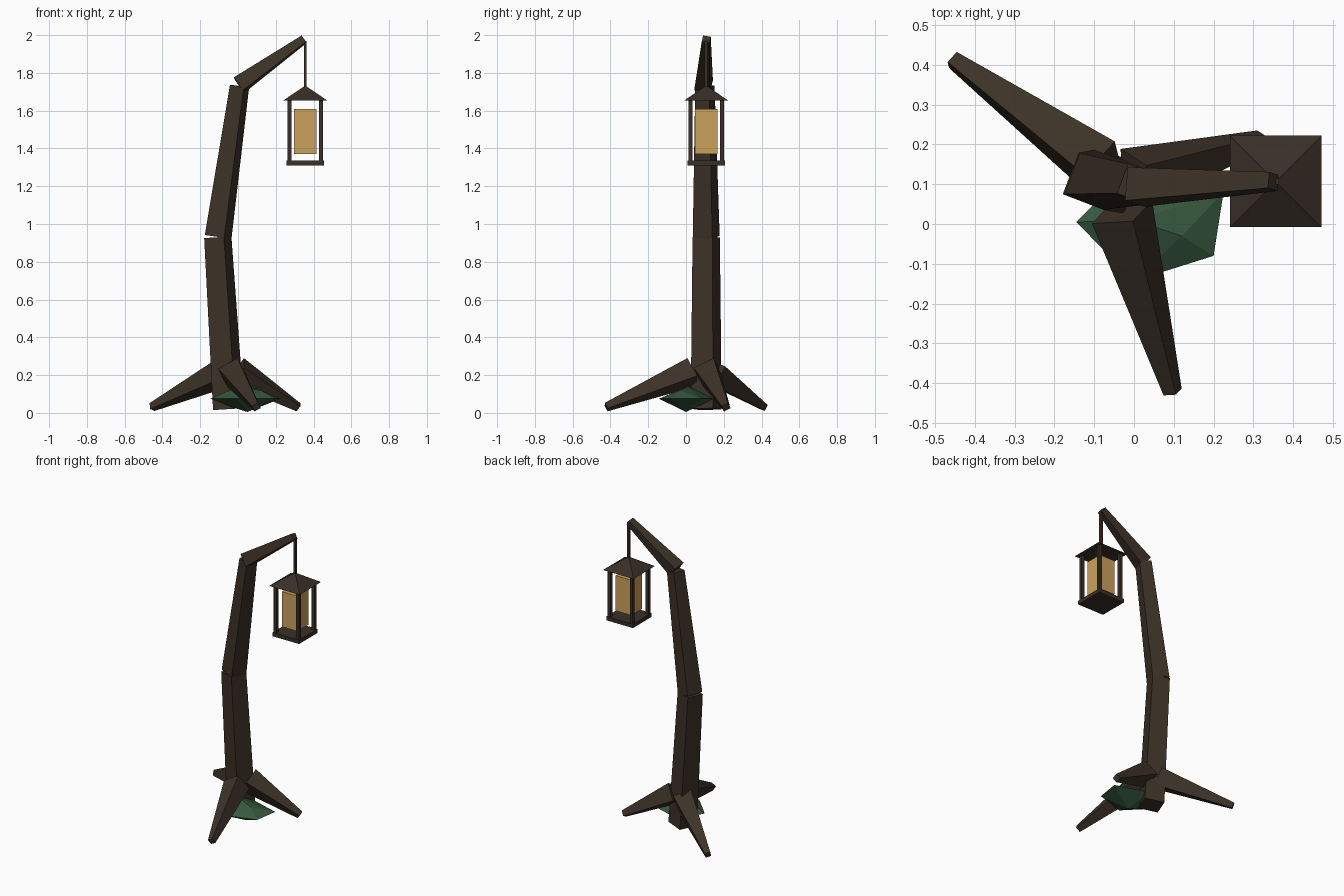
import bpy, bmesh, math
from mathutils import Vector, Matrix

cube = bpy.data.objects.get("Cube")
if cube:
    bpy.data.objects.remove(cube, do_unlink=True)


def material(name, rgb):
    m = bpy.data.materials.new(name)
    m.use_nodes = True
    m.diffuse_color = (*rgb, 1)
    node = next(n for n in m.node_tree.nodes if n.type == 'BSDF_PRINCIPLED')
    node.inputs["Base Color"].default_value = (*rgb, 1)
    node.inputs["Roughness"].default_value = 0.9
    return m


bark = material("dark_bark", (0.045, 0.031, 0.02))
frame = material("lantern_wood", (0.041, 0.028, 0.021))
glow = material("warm_lamp", (0.6, 0.36, 0.11))
moss = material("moss_green", (0.038, 0.098, 0.05))


def finish(name, bm, mat):
    bmesh.ops.recalc_face_normals(bm, faces=bm.faces)
    me = bpy.data.meshes.new(name)
    bm.to_mesh(me)
    bm.free()
    me.materials.append(mat)
    ob = bpy.data.objects.new(name, me)
    bpy.context.collection.objects.link(ob)
    return ob


def beam(name, start, end, r0, r1, roll, ref, mat=bark):
    """Tapered square beam; r0, r1 are half diagonals, ref aims a corner."""
    a, b = Vector(start), Vector(end)
    d = (b - a).normalized()
    ref = Vector(ref)
    u = (ref - d * ref.dot(d)).normalized()
    v = d.cross(u)
    bm = bmesh.new()
    rings = []
    for c, r in ((a, r0), (b, r1)):
        angles = [math.radians(roll + 90 * k) for k in range(4)]
        rings.append([bm.verts.new(c + r * (u * math.cos(t) + v * math.sin(t)))
                      for t in angles])
    for k in range(4):
        n = (k + 1) % 4
        bm.faces.new((rings[0][k], rings[0][n], rings[1][n], rings[1][k]))
    for ring in rings:
        bm.faces.new(ring)
    return finish(name, bm, mat)


def box(name, center, size, mat):
    bm = bmesh.new()
    bmesh.ops.create_cube(bm, size=1, matrix=Matrix.Translation(center)
                          @ Matrix.Diagonal((*size, 1)))
    return finish(name, bm, mat)


X, Z = (1, 0, 0), (0, 0, 1)

# Bent trunk and hanging arm
beam("lower_trunk", (-0.05, 0.107, 0.02), (-0.107, 0.107, 0.93), 0.09, 0.079, 24, X)
beam("upper_trunk", (-0.105, 0.107, 0.932), (0.008, 0.1, 1.73), 0.078, 0.056, 24, X)
beam("arm", (0.005, 0.093, 1.735), (0.35, 0.107, 1.978), 0.06, 0.029, 33, Z)

# Three splayed roots
beam("left_root", (-0.08, 0.14, 0.21), (-0.455, 0.412, 0.031), 0.083, 0.025, -28, Z)
beam("front_root", (-0.03, 0.03, 0.215), (0.097, -0.422, 0.031), 0.083, 0.025, -14, Z)
beam("right_root", (0.0, 0.115, 0.22), (0.32, 0.212, 0.03), 0.083, 0.026, -15, Z)

# Faceted mossy rock between the roots
bm = bmesh.new()
ring = [(-0.145, 0.005), (0.0, -0.143), (0.2, -0.08), (0.225, 0.08), (0.0, 0.15)]
points = [(x, y, 0.075) for x, y in ring]
points += [(0.0, 0.01, 0.14), (0.12, -0.03, 0.12), (0.05, 0.0, 0.005), (-0.03, 0.03, 0.03)]
for p in points:
    bm.verts.new(p)
bmesh.ops.convex_hull(bm, input=bm.verts)
finish("mossy_rock", bm, moss)

# Lantern
cx, cy = 0.356, 0.107
beam("hanger", (cx, cy, 1.70), (cx, cy, 1.97), 0.011, 0.011, 45, X, frame)

bm = bmesh.new()
bmesh.ops.create_cone(bm, cap_ends=True, segments=4, radius1=0.115 * math.sqrt(2),
                      radius2=0.006, depth=0.075,
                      matrix=Matrix.Translation((cx, cy, 1.6925))
                      @ Matrix.Rotation(math.pi / 4, 4, 'Z'))
finish("lantern_roof", bm, frame)

box("lantern_base", (cx, cy, 1.323), (0.2, 0.2, 0.026), frame)
for sx, side in ((-1, "right"), (1, "left")):
    for sy, end in ((-1, "front"), (1, "back")):
        box(f"{end}_{side}_post", (cx + sx * 0.084, cy + sy * 0.084, 1.494),
            (0.022, 0.022, 0.325), frame)
box("lamp_light", (cx, cy, 1.49), (0.118, 0.118, 0.24), glow)
